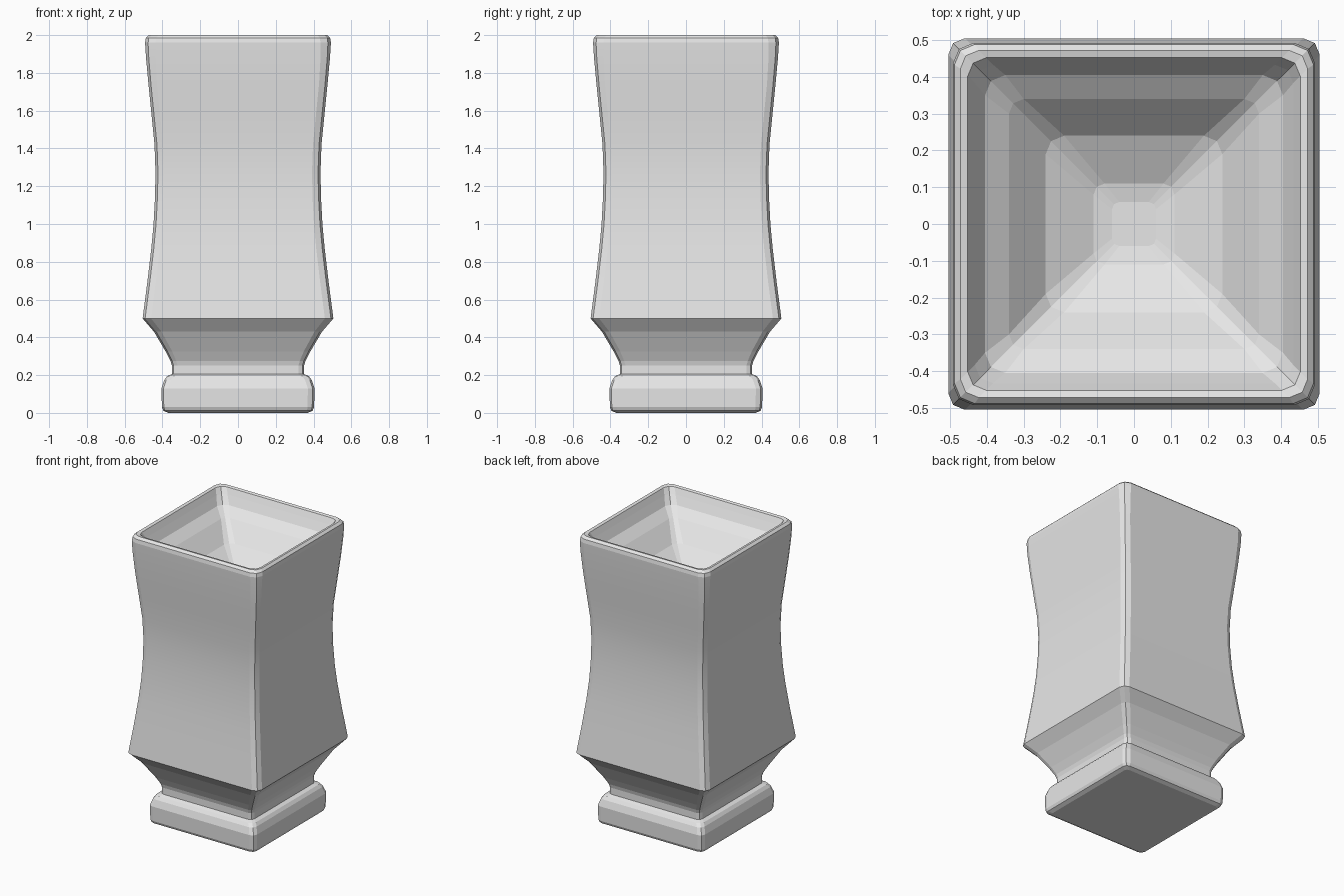
import bpy, bmesh, math

cube = bpy.data.objects.get("Cube")
if cube:
    bpy.data.objects.remove(cube, do_unlink=True)

stone = bpy.data.materials.new("light_grey_stone")
stone.use_nodes = True
grey = (0.8, 0.8, 0.8, 1)
stone.diffuse_color = grey
stone.node_tree.nodes["Principled BSDF"].inputs["Base Color"].default_value = grey


def square_ring(bm, half, z, radius, steps=2):
    """One rounded square ring of vertices, counter-clockwise."""
    ring = []
    for corner in range(4):
        mid = math.radians(45 + 90 * corner)
        cx = math.copysign(half - radius, math.cos(mid))
        cy = math.copysign(half - radius, math.sin(mid))
        for i in range(steps + 1):
            a = math.radians(90 * corner + 90 * i / steps)
            ring.append(bm.verts.new((cx + radius * math.cos(a), cy + radius * math.sin(a), z)))
    return ring


def loft(name, profile, cap_start=False, cap_end=False):
    """Square loft through (half width, height, corner radius) steps."""
    bm = bmesh.new()
    rings = [square_ring(bm, *p) for p in profile]
    n = len(rings[0])
    for low, high in zip(rings, rings[1:]):
        for i in range(n):
            j = (i + 1) % n
            bm.faces.new((low[i], low[j], high[j], high[i]))
    if cap_start:
        bm.faces.new(rings[0][::-1])
    if cap_end:
        bm.faces.new(rings[-1])
    mesh = bpy.data.meshes.new(name)
    bm.to_mesh(mesh)
    bm.free()
    mesh.materials.append(stone)
    obj = bpy.data.objects.new(name, mesh)
    bpy.context.collection.objects.link(obj)
    return obj


# Square foot with softened edges
loft("foot", [(.37, 0, .02), (.395, .012, .03), (.403, .03, .035), (.405, .13, .035),
              (.39, .175, .035), (.375, .195, .035), (.35, .205, .03)], cap_start=True)

# Concave neck flaring out to the body
loft("neck", [(.35, .205, .03), (.35, .25, .03), (.357, .275, .03), (.383, .325, .035),
              (.445, .43, .04), (.505, .5, .045)])

# Waisted body, narrowest a little below the rim
body = loft("body", [(.505, .5, .045), (.479, .7, .045), (.459, .87, .045), (.447, 1.0, .045),
                     (.439, 1.15, .045), (.437, 1.28, .045), (.442, 1.42, .045),
                     (.458, 1.58, .045), (.474, 1.74, .045), (.487, 1.88, .05), (.492, 1.96, .055)])

# Rounded lip turning in at the top
loft("rim", [(.492, 1.96, .055), (.488, 1.985, .055), (.472, 2.0, .05),
             (.452, 1.995, .05), (.433, 1.955, .05), (.405, 1.9, .055)])

# Shallow sunken basin
loft("basin", [(.405, 1.9, .055), (.34, 1.85, .04), (.24, 1.74, .05),
               (.11, 1.67, .03), (.06, 1.66, .02)], cap_end=True)

# Soft shading on the long body only
bpy.ops.object.select_all(action="DESELECT")
body.select_set(True)
bpy.context.view_layer.objects.active = body
bpy.ops.object.shade_smooth_by_angle(angle=math.radians(20))
